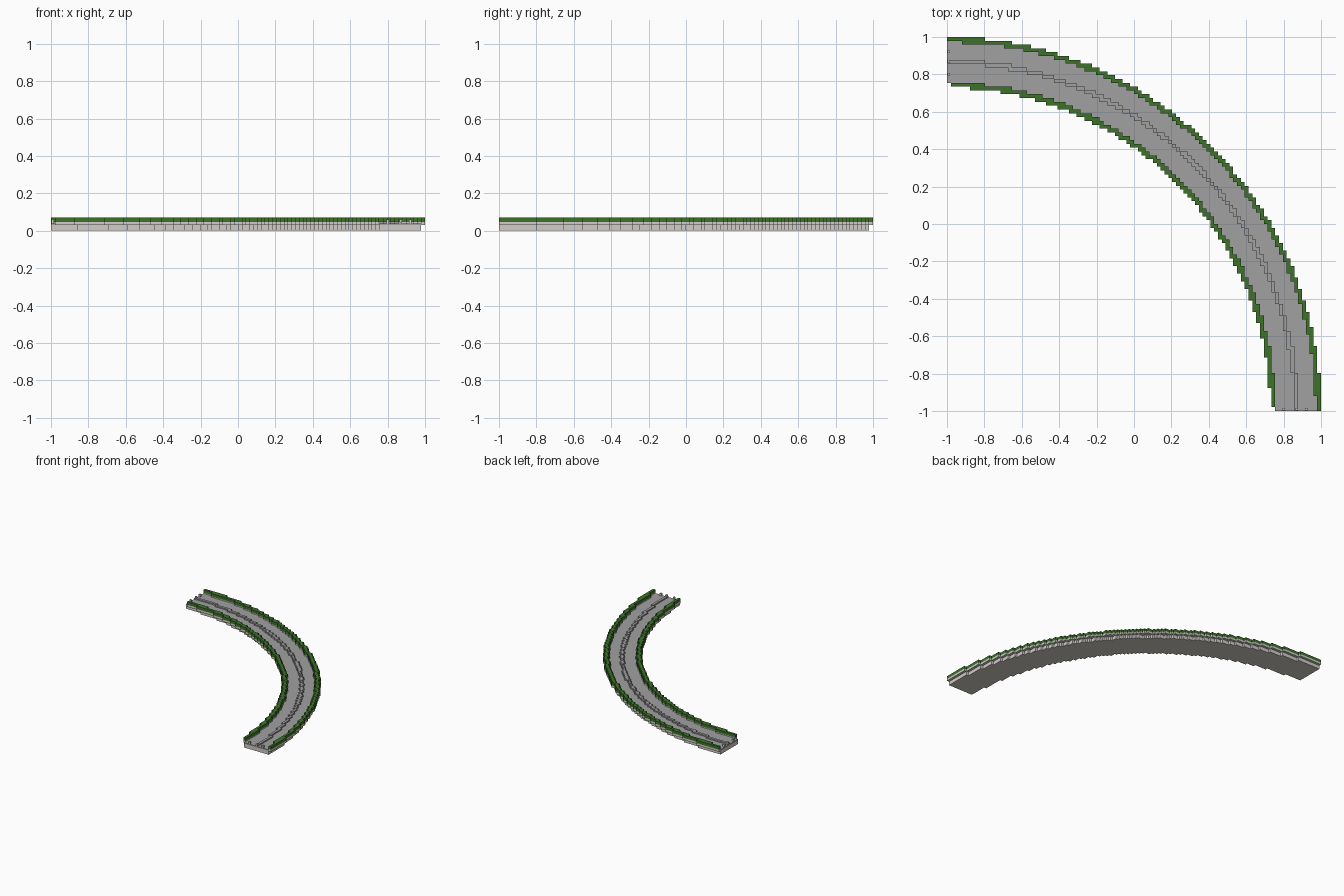
import bpy, bmesh, math

if "Cube" in bpy.data.objects:
    bpy.data.objects.remove(bpy.data.objects["Cube"], do_unlink=True)

COUNT = 98            # blocks along each side of the quarter circle
CELL = 2 / COUNT      # block size


def material(name, colour):
    m = bpy.data.materials.new(name)
    m.use_nodes = True
    m.diffuse_color = (*colour, 1)
    m.node_tree.nodes["Principled BSDF"].inputs["Base Color"].default_value = (*colour, 1)
    return m


stone = material("pale stone", (0.64, 0.615, 0.57))
asphalt = material("road grey", (0.355, 0.355, 0.355))
grass = material("hedge green", (0.045, 0.168, 0.023))


def finish(bm, name, mat):
    bmesh.ops.recalc_face_normals(bm, faces=bm.faces)
    mesh = bpy.data.meshes.new(name)
    bm.to_mesh(mesh)
    bm.free()
    mesh.materials.append(mat)
    obj = bpy.data.objects.new(name, mesh)
    bpy.context.collection.objects.link(obj)


def block_arc(name, mat, r_in, r_out, z0, z1, start=0):
    """Quarter ring of square blocks about the corner (-1, -1), radii in blocks."""
    bm = bmesh.new()
    corners = {}

    def corner(i, j):
        if (i, j) not in corners:
            corners[i, j] = bm.verts.new((i * CELL - 1, j * CELL - 1, z0))
        return corners[i, j]

    for i in range(start, COUNT):
        for j in range(start, COUNT):
            if r_in <= math.hypot(i + 0.5, j + 0.5) < r_out:
                bm.faces.new([corner(i, j), corner(i + 1, j),
                              corner(i + 1, j + 1), corner(i, j + 1)])
    ring = bmesh.ops.extrude_face_region(bm, geom=bm.faces[:], use_keep_orig=True)
    tops = [v for v in ring["geom"] if isinstance(v, bmesh.types.BMVert)]
    bmesh.ops.translate(bm, verts=tops, vec=(0, 0, z1 - z0))
    finish(bm, name, mat)


# Foundation and road surface with a raised centre strip
block_arc("foundation", stone, 85.75, 97, 0, 0.03)
block_arc("road", asphalt, 86.1, 96.6, 0.03, 0.04)
block_arc("centre_strip", asphalt, 91, 92, 0.04, 0.05)

# Overhanging kerbs with a hedge on each
for side, r_in, r_out, start in (("inner", 84.7, 86.1, 1), ("outer", 96.6, 98, 0)):
    block_arc(side + "_kerb", stone, r_in, r_out, 0.03, 0.047, start)
    block_arc(side + "_hedge", grass, r_in, r_out, 0.047, 0.07, start)

# Small pale posts across both open ends
for end in ("front", "back"):
    for n, r in enumerate((1.80, 1.87, 1.92)):
        bm = bmesh.new()
        bmesh.ops.create_cube(bm, size=1)
        bmesh.ops.scale(bm, vec=(0.014, 0.014, 0.022), verts=bm.verts)
        across, along = r - 1, -0.99
        spot = (across, along, 0.049) if end == "front" else (along, across, 0.049)
        bmesh.ops.translate(bm, vec=spot, verts=bm.verts)
        finish(bm, f"{end}_post_{n + 1}", stone)
